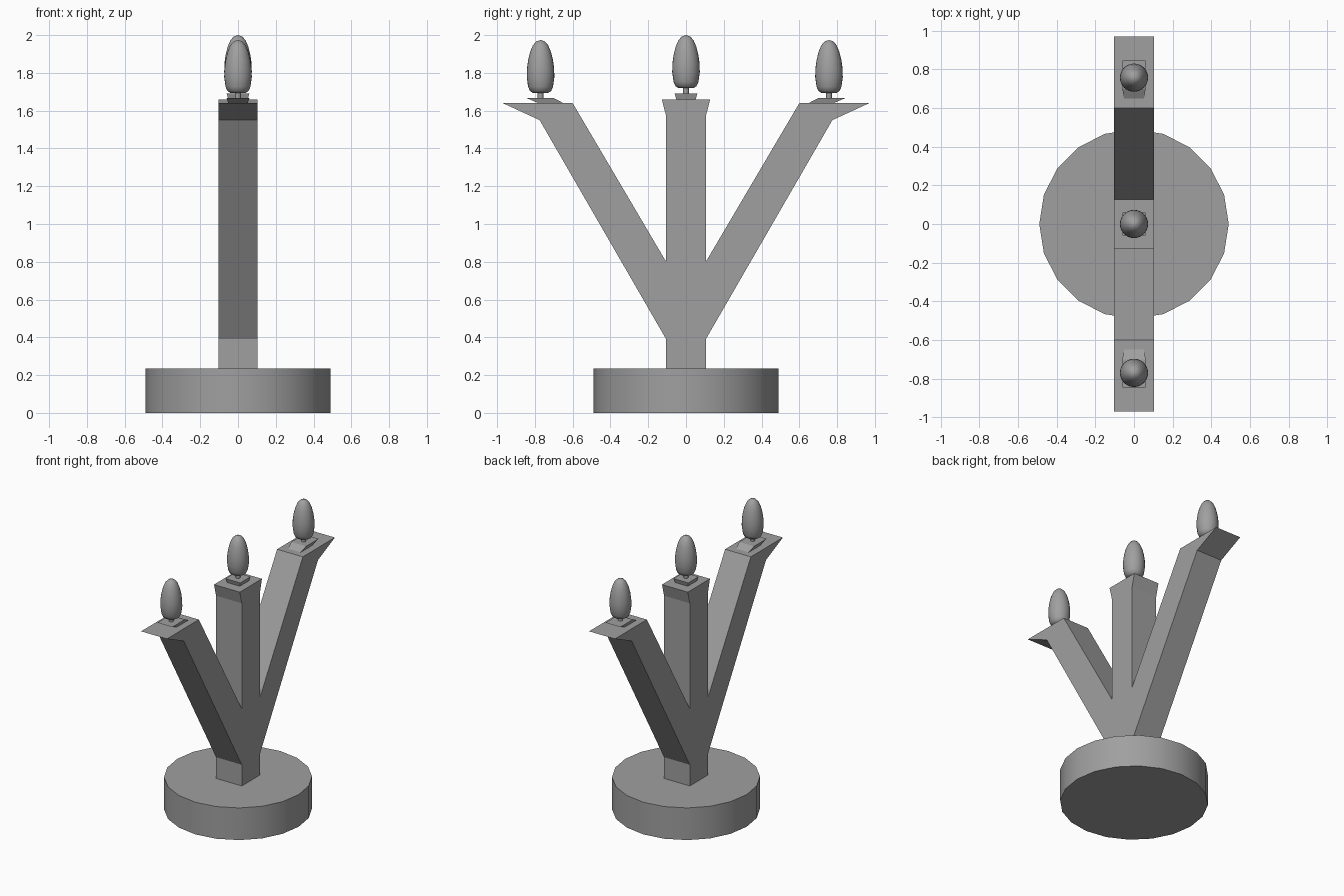
import bpy, bmesh, math
from mathutils import Matrix

old = bpy.data.objects.get("Cube")
if old:
    bpy.data.objects.remove(old, do_unlink=True)

GREY = (0.35, 0.35, 0.35, 1)
grey = bpy.data.materials.new("plain grey")
grey.use_nodes = True
grey.diffuse_color = GREY
grey.node_tree.nodes["Principled BSDF"].inputs["Base Color"].default_value = GREY


def finish(bm, name, smooth=None):
    bmesh.ops.recalc_face_normals(bm, faces=bm.faces)
    mesh = bpy.data.meshes.new(name)
    bm.to_mesh(mesh)
    bm.free()
    mesh.materials.append(grey)
    obj = bpy.data.objects.new(name, mesh)
    bpy.context.collection.objects.link(obj)
    if smooth:
        bpy.ops.object.select_all(action='DESELECT')
        obj.select_set(True)
        bpy.context.view_layer.objects.active = obj
        bpy.ops.object.shade_smooth_by_angle(angle=math.radians(smooth))
    return obj


def cylinder(name, radius, z0, z1, sides, y=0):
    bm = bmesh.new()
    bmesh.ops.create_cone(bm, cap_ends=True, segments=sides, radius1=radius,
                          radius2=radius, depth=z1 - z0,
                          matrix=Matrix.Translation((0, y, (z0 + z1) / 2)))
    return finish(bm, name, 40)


def loft(name, low, high):
    """Plate between two rectangles given as (half width x, y0, y1, z)."""
    bm = bmesh.new()
    rings = [[bm.verts.new((x, y, z)) for x, y in
              ((-w, a), (w, a), (w, b), (-w, b))] for w, a, b, z in (low, high)]
    for ring in rings:
        bm.faces.new(ring)
    for i in range(4):
        j = (i + 1) % 4
        bm.faces.new((rings[0][i], rings[0][j], rings[1][j], rings[1][i]))
    return finish(bm, name)


def bulb(name, y, z):
    """Egg-shaped flame bulb lathed from a short profile."""
    profile = [(0, 0), (0.04, 0.002), (0.056, 0.012), (0.066, 0.035), (0.073, 0.085),
               (0.072, 0.13), (0.066, 0.175), (0.055, 0.22), (0.04, 0.255),
               (0.022, 0.275), (0, 0.282)]
    bm = bmesh.new()
    verts = [bm.verts.new((r, y, z + h)) for r, h in profile]
    edges = [bm.edges.new(pair) for pair in zip(verts, verts[1:])]
    bmesh.ops.spin(bm, geom=verts + edges, cent=(0, y, 0), axis=(0, 0, 1),
                   angle=math.tau, steps=24, use_duplicate=False)
    bmesh.ops.remove_doubles(bm, verts=bm.verts, dist=0.0005)
    return finish(bm, name, 60)


# Round foot
cylinder("base", 0.49, 0, 0.235, 20)

# Three-armed trunk, half outline mirrored across the centre
half = [(0.105, 0.2), (0.105, 0.39), (0.775, 1.55), (0.97, 1.64), (0.6, 1.64),
        (0.105, 0.8), (0.105, 1.57), (0.128, 1.66)]
outline = half + [(-y, z) for y, z in reversed(half)]
bm = bmesh.new()
face = bm.faces.new([bm.verts.new((-0.104, y, z)) for y, z in outline])
grown = bmesh.ops.extrude_face_region(bm, geom=[face])
bmesh.ops.translate(bm, vec=(0.208, 0, 0),
                    verts=[v for v in grown["geom"] if isinstance(v, bmesh.types.BMVert)])
finish(bm, "three_armed_trunk")

# Middle holder, wick and bulb
loft("middle_holder", (0.05, -0.05, 0.05, 1.655), (0.06, -0.06, 0.06, 1.69))
cylinder("middle_wick", 0.015, 1.68, 1.73, 12)
bulb("middle_bulb", 0, 1.718)

# Slanted holders, wicks and bulbs on the outer arms
for side, s, y in (("front", -1, -0.77), ("back", 1, 0.757)):
    loft(side + "_holder", (0.05, s * 0.64, s * 0.77, 1.635),
         (0.06, s * 0.70, s * 0.845, 1.667))
    cylinder(side + "_wick", 0.015, 1.655, 1.71, 12, y)
    bulb(side + "_bulb", y, 1.692)
